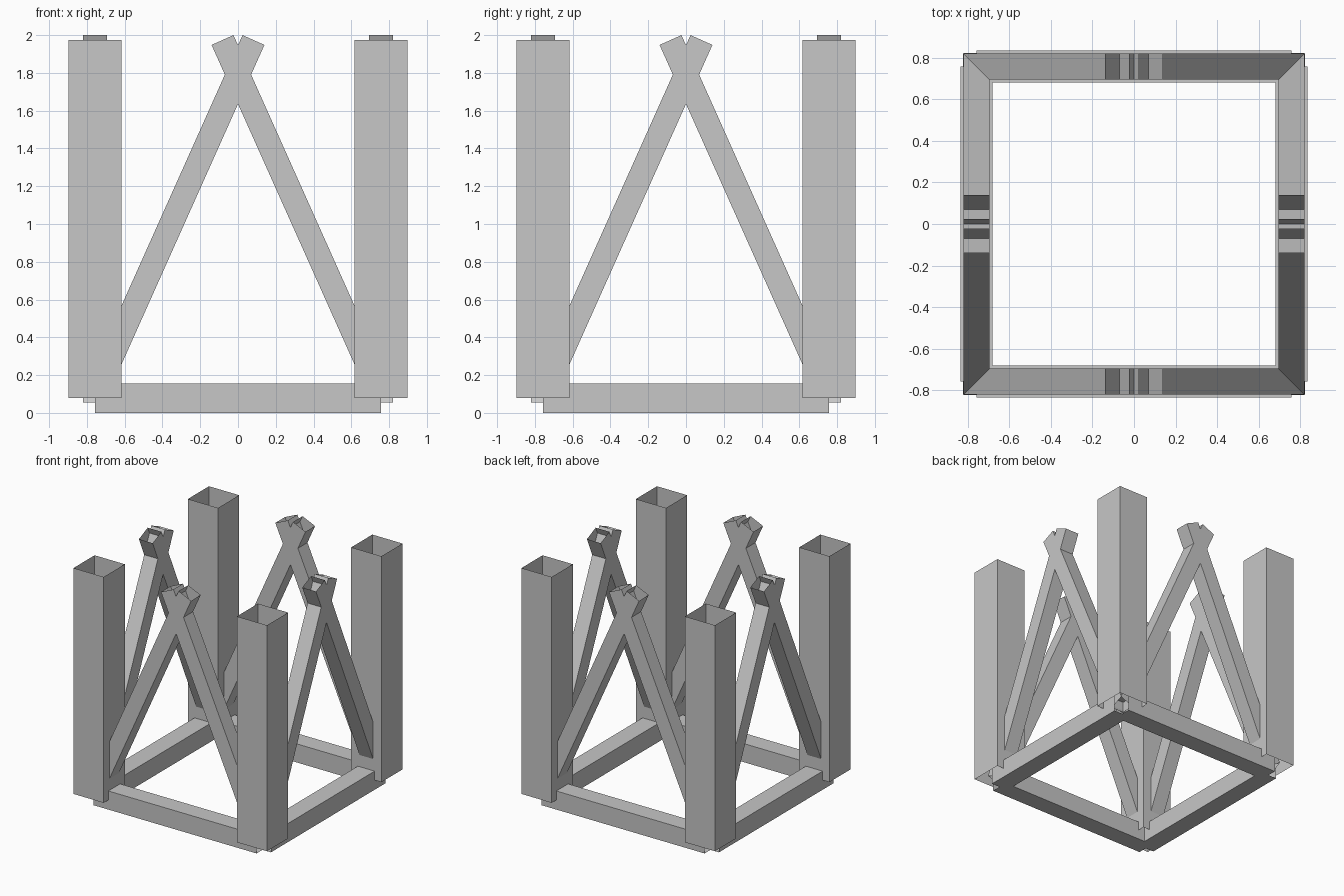
import bpy
import bmesh
from math import radians
from mathutils import Matrix, Vector

cube = bpy.data.objects.get("Cube")
if cube:
    bpy.data.objects.remove(cube, do_unlink=True)

# Single grey finish
grey = bpy.data.materials.new("plain grey")
grey.use_nodes = True
colour = (0.57, 0.57, 0.57, 1)
grey.diffuse_color = colour
grey.node_tree.nodes["Principled BSDF"].inputs["Base Color"].default_value = colour


def tube(name, start, end, width, depth, turn):
    """Open-ended thin square tube in an xz plane, turned about z."""
    start, end = Vector(start), Vector(end)
    axis = (end - start).normalized()
    side = Vector((0, 1, 0))
    across = side.cross(axis)
    bm = bmesh.new()
    bmesh.ops.create_cube(bm, size=1)
    ends = [f for f in bm.faces if abs(f.normal.z) > 0.5]
    bmesh.ops.delete(bm, geom=ends, context='FACES_ONLY')
    frame = Matrix((across * width, side * depth, axis * (end - start).length))
    place = Matrix.Translation((start + end) / 2) @ frame.transposed().to_4x4()
    bm.transform(Matrix.Rotation(turn, 4, 'Z') @ place)
    mesh = bpy.data.meshes.new(name)
    bm.to_mesh(mesh)
    bm.free()
    mesh.materials.append(grey)
    obj = bpy.data.objects.new(name, mesh)
    bpy.context.collection.objects.link(obj)


CENTRE = 0.758
sides = ["front", "left", "back", "right"]
corners = ["front_left", "back_left", "back_right", "front_right"]

for i in range(4):
    turn = radians(90 * i)
    # Corner post
    tube(corners[i] + "_post", (CENTRE, -CENTRE, 0.08), (CENTRE, -CENTRE, 1.975),
         0.28, 0.28, turn)
    # Bottom rail between post centres
    tube(sides[i] + "_rail", (-CENTRE, -CENTRE, 0.078), (CENTRE, -CENTRE, 0.078),
         0.156, 0.156, turn)
    # Pair of crossing diagonal braces
    for s, label in ((1, "a"), (-1, "b")):
        tube(sides[i] + "_brace_" + label, (-0.765 * s, -CENTRE, 0.081),
             (0.082 * s, -CENTRE, 1.974), 0.127, 0.127, turn)
